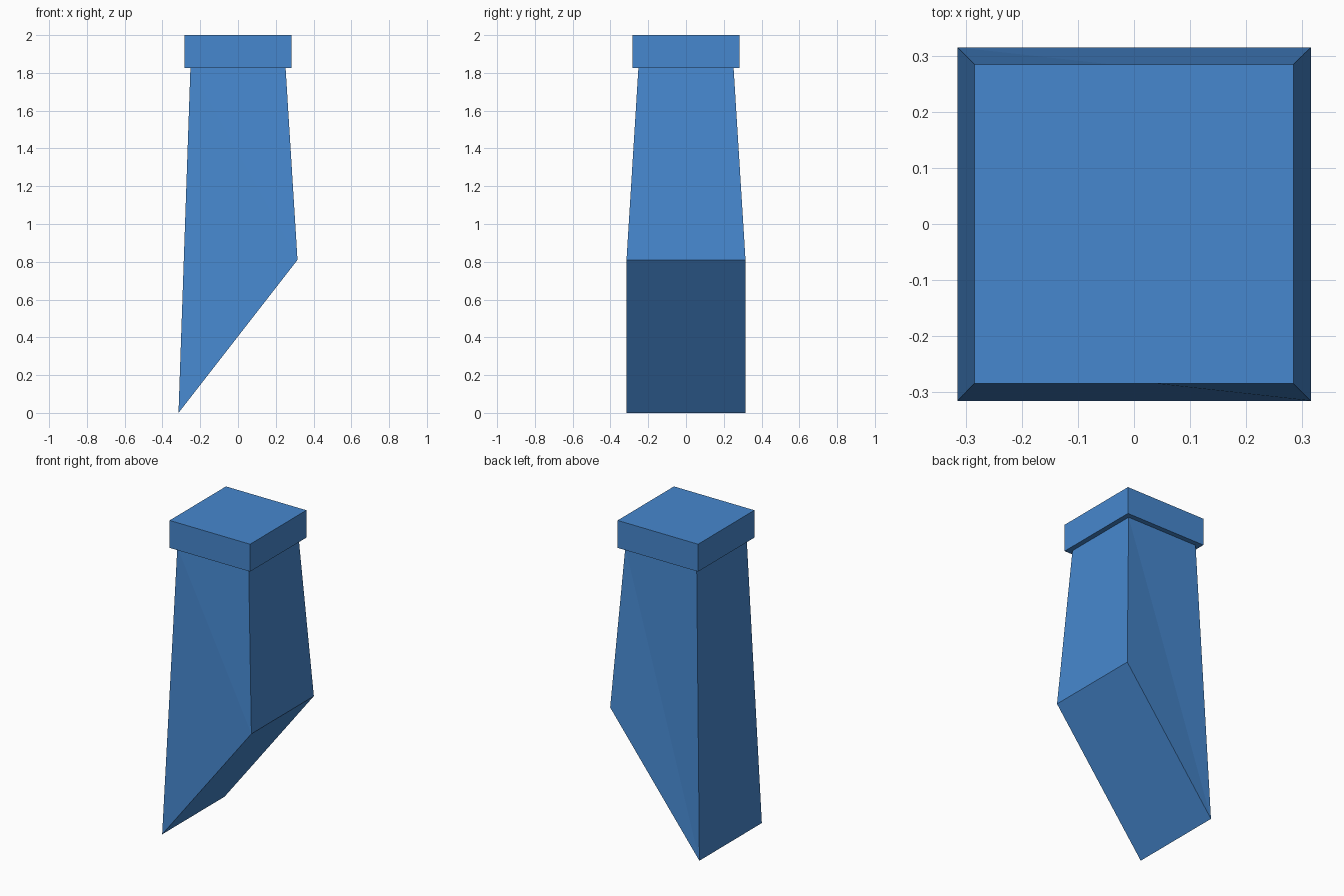
import bpy
import bmesh

cube = bpy.data.objects.get("Cube")
if cube:
    bpy.data.objects.remove(cube, do_unlink=True)

# Single flat blue
blue = bpy.data.materials.new("blue")
blue.use_nodes = True
COLOR = (0.062, 0.245, 0.62, 1)
blue.diffuse_color = COLOR
blue.node_tree.nodes["Principled BSDF"].inputs["Base Color"].default_value = COLOR

BASE, NECK, CAP = 0.315, 0.252, 0.284   # half widths
TIP, HEEL, COLLAR, TOP = 0, 0.81, 1.825, 2


def add_part(name, bm):
    bmesh.ops.recalc_face_normals(bm, faces=bm.faces)
    mesh = bpy.data.meshes.new(name)
    bm.to_mesh(mesh)
    bm.free()
    mesh.materials.append(blue)
    obj = bpy.data.objects.new(name, mesh)
    bpy.context.collection.objects.link(obj)


def block(half_low, half_high, low, high):
    """Square block whose two ends may differ in width."""
    bm = bmesh.new()
    bmesh.ops.create_cube(bm, size=2)
    for v in bm.verts:
        half = half_high if v.co.z > 0 else half_low
        v.co.x *= half
        v.co.y *= half
        v.co.z = high if v.co.z > 0 else low
    return bm


# Tapered shaft with its foot cut on a slant
shaft = block(BASE, NECK, TIP, COLLAR)
for v in shaft.verts:
    if v.co.z < HEEL and v.co.x > 0:
        v.co.z = HEEL
# Crease the two slightly twisted sides: front from upper right side to heel, back from tip to neck
for face in [f for f in shaft.faces if all(v.co.y < 0 for v in f.verts)
             or all(v.co.y > 0 for v in f.verts)]:
    front = face.verts[0].co.y < 0
    ends = [v for v in face.verts if (v.co.x * (v.co.z - 1) < 0) == front]
    bmesh.utils.face_split(face, ends[0], ends[1])
add_part("shaft", shaft)

# Square cap overhanging the neck
add_part("cap", block(CAP, CAP, COLLAR, TOP))
